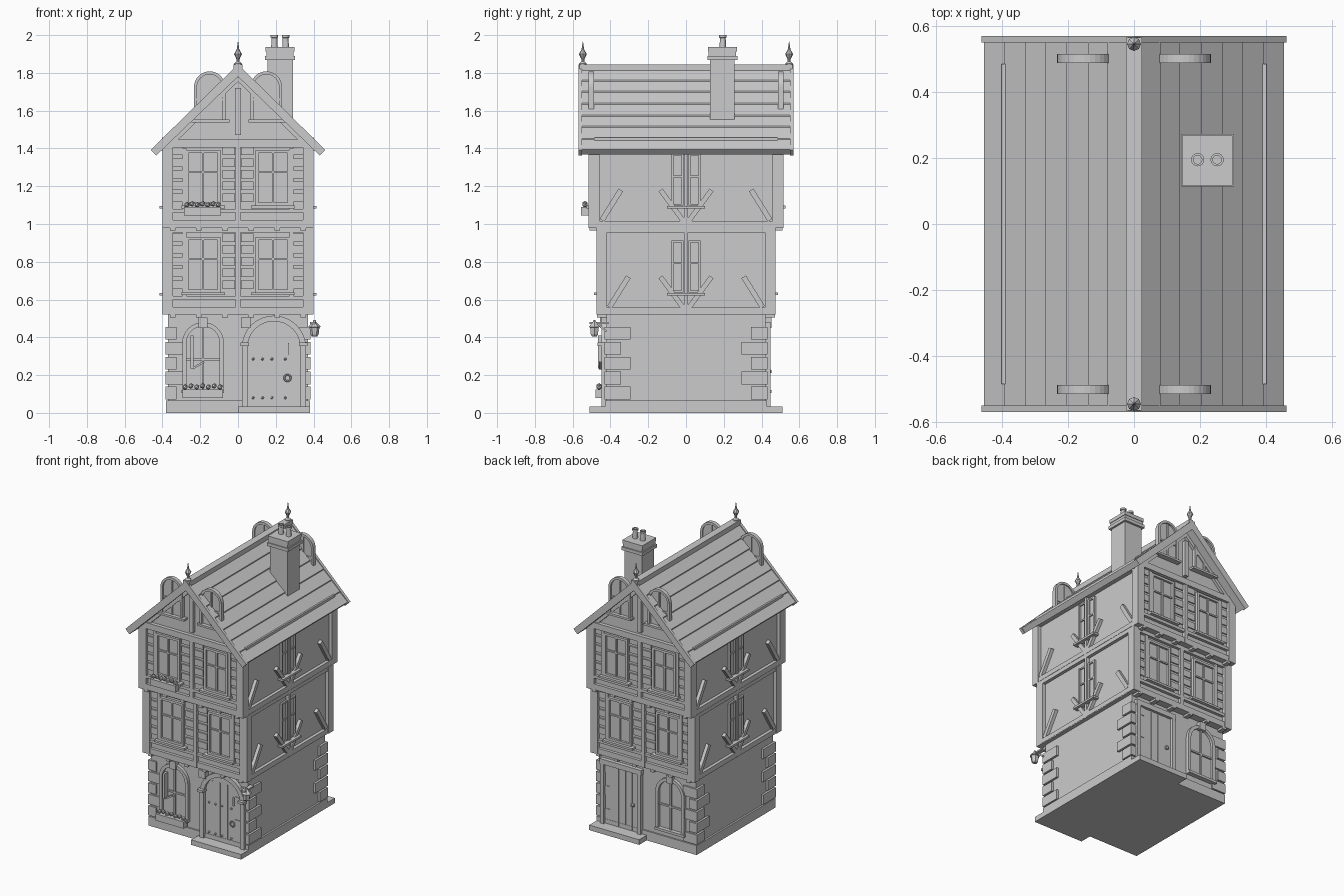
import bpy, bmesh, math
from mathutils import Vector

if "Cube" in bpy.data.objects:
    bpy.data.objects.remove(bpy.data.objects["Cube"])

grey = bpy.data.materials.new("plain grey")
grey.diffuse_color = (0.6, 0.6, 0.6, 1)
grey.use_nodes = True
grey.node_tree.nodes["Principled BSDF"].inputs["Base Color"].default_value = grey.diffuse_color


def finish(name, bm):
    bmesh.ops.recalc_face_normals(bm, faces=bm.faces)
    me = bpy.data.meshes.new(name)
    bm.to_mesh(me)
    bm.free()
    me.materials.append(grey)
    ob = bpy.data.objects.new(name, me)
    bpy.context.collection.objects.link(ob)
    return ob


def prism(name, pts, axis, a, b):
    """Outline in (x,z) for axis y, or (y,z) for axis x, extruded from a to b."""
    bm = bmesh.new()
    at = lambda p, d: (p[0], d, p[1]) if axis == 'y' else (d, p[0], p[1])
    lo = [bm.verts.new(at(p, a)) for p in pts]
    hi = [bm.verts.new(at(p, b)) for p in pts]
    bm.faces.new(lo)
    bm.faces.new(hi[::-1])
    for i in range(len(pts)):
        j = (i + 1) % len(pts)
        bm.faces.new((lo[i], lo[j], hi[j], hi[i]))
    return finish(name, bm)


def box(name, x0, x1, y0, y1, z0, z1):
    return prism(name, [(x0, z0), (x1, z0), (x1, z1), (x0, z1)], 'y', y0, y1)


def strut(name, p, q, w, axis, a, b):
    p, q = Vector(p), Vector(q)
    n = (q - p).orthogonal().normalized() * w / 2
    prism(name, [p + n, q + n, q - n, p - n], axis, a, b)


def arch(cx, r, base, spring, n=16):
    arc = [(cx + r * math.cos(math.pi * i / n), spring + r * math.sin(math.pi * i / n)) for i in range(n + 1)]
    return [(cx + r, base)] + arc + [(cx - r, base)]


def arch_ring(name, cx, r, w, base, spring, a, b):
    prism(name, arch(cx, r, base, spring) + arch(cx, r - w, base, spring)[::-1], 'y', a, b)


def lathe(name, x, y, prof, n=8):
    """Stack of (radius, z) rings around a vertical axis."""
    bm = bmesh.new()
    rings = [[bm.verts.new((x + r * math.cos(2 * math.pi * i / n), y + r * math.sin(2 * math.pi * i / n), z))
              for i in range(n)] for r, z in prof]
    for u, v in zip(rings, rings[1:]):
        for i in range(n):
            bm.faces.new((u[i], u[(i + 1) % n], v[(i + 1) % n], v[i]))
    bm.faces.new(rings[0])
    bm.faces.new(rings[-1])
    return finish(name, bm)


def ball(name, x, y, z, r):
    bm = bmesh.new()
    bmesh.ops.create_icosphere(bm, subdivisions=1, radius=r)
    bmesh.ops.translate(bm, verts=bm.verts, vec=(x, y, z))
    finish(name, bm)


def window(name, cx, z0, z1, wy, s, w=.092):
    box(name + "_glass", cx - w, cx + w, s * (wy - .02), s * (wy + .003), z0, z1)
    for e in (-1, 1):
        box(name + "_jamb", cx + e * w, cx + e * (w - .016), s * wy, s * (wy + .018), z0, z1)
    for za, zb in ((z0, z0 + .016), (z1 - .016, z1)):
        box(name + "_rail", cx - w, cx + w, s * wy, s * (wy + .018), za, zb)
    zt = z0 + (z1 - z0) * .6
    box(name + "_mullion", cx - .006, cx + .006, s * wy, s * (wy + .012), z0, z1)
    box(name + "_transom", cx - w, cx + w, s * wy, s * (wy + .012), zt - .005, zt + .005)
    box(name + "_sill", cx - .115, cx + .115, s * wy, s * (wy + .038), z0 - .014, z0)


def flower_box(x0, x1, y0, y1, z0, z1):
    box("flower_box", x0, x1, y0, y1, z0, z1)
    for i in range(7):
        ball("flower", x0 + (x1 - x0) * (i + .5) / 7, (y0 + y1) / 2, z1 + .012 + .006 * (i % 2), .015)


# Ground floor
box("ground_wall", -.37, .37, -.42, .42, .0, .52)
box("plinth", -.382, .382, -.43, .43, 0, .065)
for s in (-1, 1):
    box("door_step", 0, .382, s * .4, s * .512, 0, .035)
    for e in (-1, 1):
        for i in range(5):
            wide = (i % 2 == 0) == (s < 0)
            z = .072 + .079 * i
            box("quoin", e * (.28 if not wide else .325), e * .385, s * .432, s * (.295 if wide else .345), z, z + .067)
    # arched ground window
    prism("arch_window_glass", arch(-.185, .095, .12, .37), 'y', s * .41, s * .424)
    arch_ring("arch_window_frame", -.185, .11, .022, .12, .37, s * .41, s * .442)
    box("arch_window_mullion", -.191, -.179, s * .42, s * .434, .12, .46)
    box("arch_window_transom", -.28, -.09, s * .42, s * .434, .277, .288)
    box("arch_window_keystone", -.208, -.162, s * .42, s * .452, .45, .505)
    box("arch_window_sill", -.30, -.075, s * .42, s * .452, .105, .122)
flower_box(-.295, -.08, -.48, -.44, .078, .125)
box("window_bracket_post", -.252, -.236, -.465, -.43, .235, .41)
strut("window_bracket_arm", (-.24, .235), (-.18, .27), .01, 'y', -.46, -.43)

# Front door
prism("front_door", arch(.19, .142, .035, .345), 'y', -.41, -.427)
arch_ring("front_door_frame", .19, .17, .03, .035, .345, -.41, -.447)
for x in (.035, .345):
    box("door_capital", x - .022, x + .022, -.41, -.468, .355, .372)
box("door_corbel", .017, .067, -.41, -.455, .45, .505)
for i in range(1, 5):
    x = .05 + .056 * i
    box("door_batten", x - .003, x + .003, -.42, -.431, .035, .44)
for z in (.08, .285):
    for x in (.08, .13, .18, .25):
        ball("door_stud", x, -.43, z, .008)
bpy.ops.mesh.primitive_torus_add(major_radius=.017, minor_radius=.005, major_segments=14, minor_segments=6,
                                 location=(.262, -.437, .185), rotation=(math.pi / 2, 0, 0))
bpy.context.object.name = "door_ring"
bpy.context.object.data.materials.append(grey)
box("door_bolt", .264, .274, -.42, -.437, .31, .37)

# Back door
box("back_door", .06, .32, .41, .428, .035, .45)
for x0, x1, z0, z1 in ((.035, .062, .035, .47), (.318, .345, .035, .47), (.03, .35, .445, .48)):
    box("back_door_frame", x0, x1, .41, .447, z0, z1)
for i in range(1, 5):
    box("back_door_batten", .06 + .052 * i - .003, .06 + .052 * i + .003, .42, .432, .035, .445)
ball("back_door_knob", .1, .44, .22, .015)

# Corner lantern
box("lantern_arm", .38, .41, -.51, -.41, .47, .48)
strut("lantern_brace", (-.42, .43), (-.47, .472), .01, 'x', .385, .395)
lathe("lantern", .405, -.485, [(.014, .405), (.022, .415), (.026, .452), (.034, .455), (.01, .48), (.006, .492)], 6)

# Two timber-framed storeys
for floor, (z, wy, top) in enumerate(((.52, .45, .98), (.98, .49, 1.42))):
    box("storey_wall", -.375, .375, -wy, wy, z, top)
    box("storey_base", -.395, .395, -wy - .02, wy + .02, z, z + .008)
    wz0, wz1 = z + .117, z + .412
    for s in (-1, 1):
        f, g = s * (wy - .01), s * (wy + .02)
        for e in (-1, 1):
            box("corner_post", e * .345, e * .40, s * (wy - .032), s * (wy + .025), z, top)
            window("window", e * .185, wz0, wz1, wy, s)
            for x in (.285, .36):
                box("stud", e * (x - .012), e * (x + .01), f, s * (wy + .015), z + .09, top - .02)
            for i in range(5):
                zz = wz0 + .02 + i * .062
                box("wall_board", e * .29, e * .345, f, s * (wy + .008), zz, zz + .045)
                box("wall_board", e * .015, e * .082, f, s * (wy + .008), zz, zz + .045)
        box("middle_post", -.014, .014, f, s * (wy + .022), z, top)
        for a, b in ((.005, .04), (.08, .1), (.435, .465)):
            box("front_beam", -.39, .39, f, g, z + a, z + b)
        for i in range(6):
            x = -.345 + .138 * i
            box("joist_end", x - .015, x + .015, s * .40, s * (wy + .022), z - .014, z + .003)
        # side walls, s is now the left or right side
        f, g = s * .365, s * .397
        box("side_beam", f, g, -wy, wy, z + .005, z + .037)
        if floor == 0:
            box("side_top_beam", f, g, -wy, wy, .955, .98)
        for e in (-1, 1):
            strut("corner_brace", (e * (wy - .045), z + .04), (e * (wy - .145), z + .2), .028, 'x', f, g)
            strut("middle_brace", (e * .01, z + .03), (e * .135, z + .2), .026, 'x', f, g)
            box("side_glass", f, s * .379, e * .012, e * .078, wz0, wz1 - .02)
            for y in (.018, .072):
                box("side_window_jamb", f, s * .39, e * (y - .006), e * (y + .006), wz0, wz1 - .02)
            for zz in (wz0, wz0 + .15, wz1 - .03):
                box("side_window_bar", f, s * .387, e * .012, e * .078, zz, zz + .01)
        box("side_middle_post", f, s * .397, -.011, .011, z, top)
        box("side_sill", f, s * .415, -.1, .1, wz0 - .016, wz0 - .002)
flower_box(-.285, -.09, -.556, -.515, 1.045, 1.09)

# Gables
prism("gable_wall", [(-.385, 1.40), (.385, 1.40), (0, 1.79)], 'y', -.49, .49)
for s in (-1, 1):
    box("wall_plate", s * .37, s * .402, -.485, .485, 1.39, 1.458)
    box("gable_beam", -.39, .39, s * .48, s * .515, 1.405, 1.447)
    box("king_post", -.015, .015, s * .48, s * .515, 1.47, 1.72)
    for e in (-1, 1):
        cx = e * .15
        strut("gable_rafter", (e * .36, 1.425), (0, 1.775), .03, 'y', s * .48, s * .51)
        prism("gable_window_glass", arch(cx, .072, 1.55, 1.725), 'y', s * .496, s * .503)
        arch_ring("gable_window_frame", cx, .083, .016, 1.55, 1.725, s * .488, s * .515)
        box("gable_mullion", cx - .006, cx + .006, s * .492, s * .51, 1.55, 1.79)
        box("gable_transom", cx - .07, cx + .07, s * .492, s * .51, 1.655, 1.665)
        box("gable_sill", cx - .095, cx + .105, s * .48, s * .528, 1.538, 1.552)

# Roof with lapped courses
xs = [0, .08, .14, .205, .27, .33, .395, .455]
slope = lambda x: 1.838 - .98 * x
upper = []
for a, b in zip(xs, xs[1:]):
    upper += [(a, slope(a) - .004), (b, slope(b) + .003)]
half = upper + [(.428, 1.367)]
for s in (-1, 1):
    prism("roof_slope", [(s * x, z) for x, z in half] + [(0, 1.785)], 'y', -.556, .556)
    for e in (-1, 1):
        prism("bargeboard", [(0, 1.845), (e * .462, 1.393), (e * .432, 1.363), (0, 1.78)], 'y', s * .55, s * .57)
    # finial
    lathe("finial", 0, s * .546, [(.02, 1.83), (.02, 1.85), (.008, 1.86), (.008, 1.872), (.021, 1.9),
                                  (.008, 1.922), (.006, 1.93), (.001, 1.965)])
box("ridge_cap", -.025, .025, -.565, .565, 1.80, 1.845)

# Chimney
box("chimney_stack", .155, .29, .128, .258, 1.5, 1.93)
box("chimney_lower_cap", .142, .303, .113, .273, 1.868, 1.89)
box("chimney_neck", .15, .295, .12, .265, 1.89, 1.912)
box("chimney_upper_cap", .146, .299, .117, .269, 1.912, 1.936)
for x in (.193, .252):
    pot = lathe("chimney_pot", x, .195, [(.018, 1.93), (.015, 1.985), (.02, 1.988), (.02, 2.0), (.013, 2.0), (.013, 1.95)], 16)
